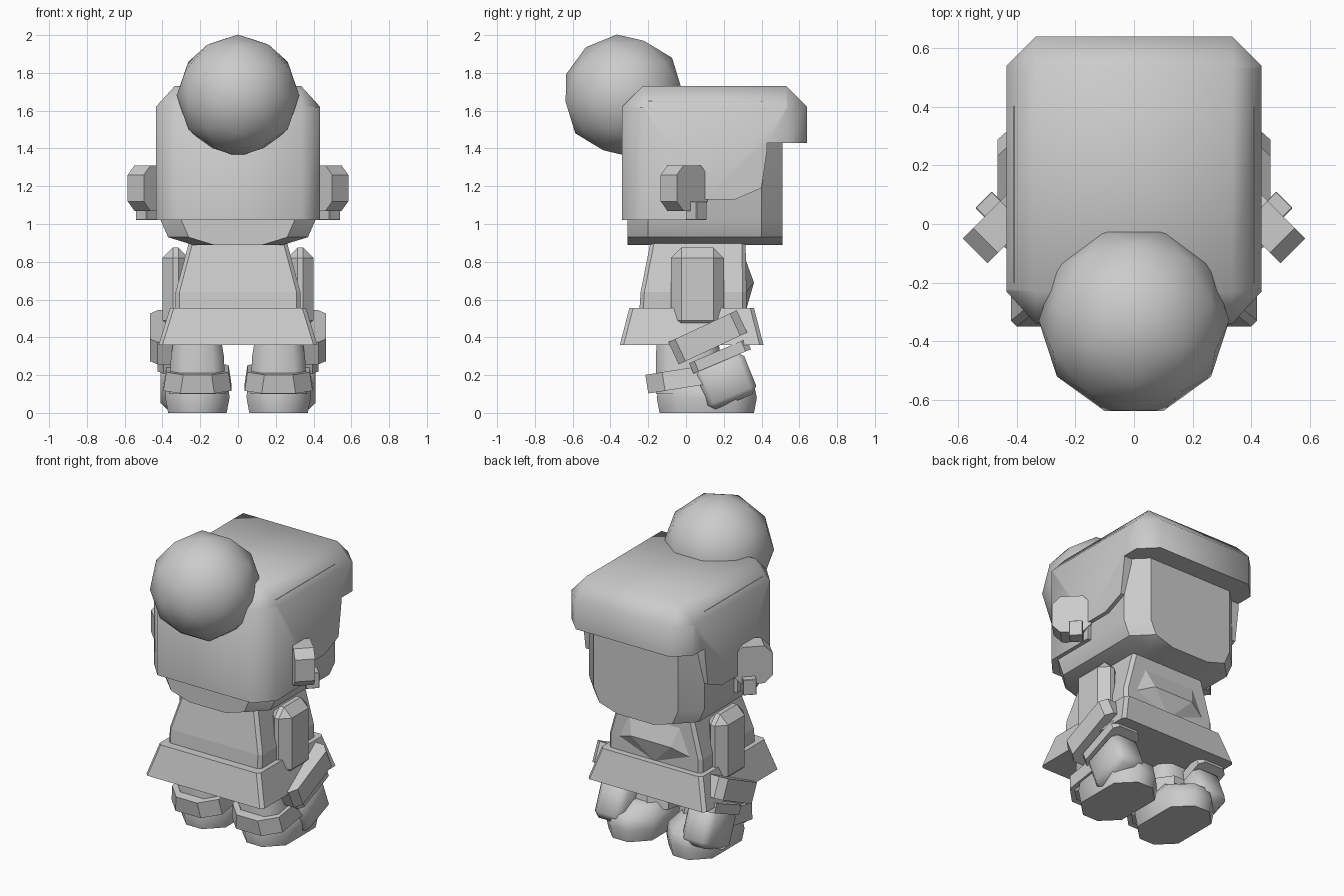
import bpy, bmesh, math
from mathutils import Matrix, Vector

cube = bpy.data.objects.get("Cube")
if cube:
    bpy.data.objects.remove(cube)

grey = bpy.data.materials.new("light_grey")
grey.use_nodes = True
grey.diffuse_color = (0.6, 0.6, 0.6, 1)
grey.node_tree.nodes["Principled BSDF"].inputs["Base Color"].default_value = (0.6, 0.6, 0.6, 1)


def finish(name, bm, matrix=None, smooth=None):
    """Turn a bmesh into an object, optionally moved and smooth shaded."""
    if matrix:
        bm.transform(matrix)
    bmesh.ops.recalc_face_normals(bm, faces=bm.faces)
    mesh = bpy.data.meshes.new(name)
    bm.to_mesh(mesh)
    bm.free()
    mesh.materials.append(grey)
    obj = bpy.data.objects.new(name, mesh)
    bpy.context.collection.objects.link(obj)
    if smooth:
        bpy.ops.object.select_all(action="DESELECT")
        obj.select_set(True)
        bpy.context.view_layer.objects.active = obj
        bpy.ops.object.shade_smooth_by_angle(angle=math.radians(smooth))
    return obj


def loft(name, rings, matrix=None, smooth=None):
    """Skin a list of point rings that have equal counts."""
    bm = bmesh.new()
    loops = [[bm.verts.new(p) for p in ring] for ring in rings]
    n = len(loops[0])
    for a, b in zip(loops, loops[1:]):
        for i in range(n):
            j = (i + 1) % n
            bm.faces.new((a[i], a[j], b[j], b[i]))
    bm.faces.new(loops[0])
    bm.faces.new(loops[-1])
    return finish(name, bm, matrix, smooth)


def octagon(z, hx, hy, c, cx=0, cy=0):
    """Rectangle ring with cut corners."""
    pts = [(hx, hy - c), (hx - c, hy), (c - hx, hy), (-hx, hy - c),
           (-hx, c - hy), (c - hx, -hy), (hx - c, -hy), (hx, c - hy)]
    return [(cx + x, cy + y, z) for x, y in pts]


def block(name, hx, hy, hz, c, matrix, smooth=None):
    """Box with all its edges chamfered."""
    bm = bmesh.new()
    bmesh.ops.create_cube(bm, size=2)
    bm.transform(Matrix.Diagonal((hx, hy, hz, 1)))
    bmesh.ops.bevel(bm, geom=bm.edges[:], offset=c, segments=1, affect="EDGES")
    return finish(name, bm, matrix, smooth)


def hull(name, pts):
    bm = bmesh.new()
    for p in pts:
        bm.verts.new(p)
    bmesh.ops.convex_hull(bm, input=bm.verts[:])
    return finish(name, bm)


def place(x, y, z, angle=0, axis="X"):
    return Matrix.Translation((x, y, z)) @ Matrix.Rotation(math.radians(angle), 4, axis)


# Head: cut-corner outline lofted from back to face
def head_ring(y, inset):
    half = [(0.24 - inset, 0.89), (0.37 - inset, 0.93), (0.41 - inset, 1.02), (0.41 - inset, 1.65)]
    return [(x, y, z) for x, z in half] + [(-x, y, z) for x, z in reversed(half)]


loft("head", [head_ring(-0.31, 0.11), head_ring(-0.2, 0),
              head_ring(0.4, 0), head_ring(0.51, 0.11)], smooth=40)

# Hair: side profile with fringe, chamfered towards both sides
lower = [(0.43, 1.43), (0.43, 1.4), (0.4, 1.19), (0.26, 1.13), (0.1, 1.13), (0.1, 1.02)]
full = [(-0.34, 1.02), (-0.34, 1.62), (-0.23, 1.73), (0.53, 1.73), (0.64, 1.62), (0.64, 1.43)]
outer = [(-0.23, 1.02), (-0.23, 1.62), (-0.22, 1.62), (0.53, 1.62), (0.54, 1.62), (0.54, 1.43)]
loft("hair", [[(x, y, z) for y, z in prof + lower] for x, prof in
              ((-0.435, outer), (-0.335, full), (0.335, full), (0.435, outer))], smooth=50)

# Hair bun: coarse round ball
bm = bmesh.new()
bmesh.ops.create_icosphere(bm, subdivisions=2, radius=0.325)
finish("hair_bun", bm, place(0, -0.33, 1.68, 69.7) @ Matrix.Rotation(math.radians(90), 4, "Z"), 60)

# Torso, chest and skirt
loft("torso", [octagon(0.5, 0.33, 0.285, 0.02, 0, 0.035),
               octagon(0.64, 0.33, 0.28, 0.02, 0, 0.04),
               octagon(0.92, 0.255, 0.25, 0.02, 0, 0.065)])
hull("chest", [(-0.2, 0.29, 0.88), (0.2, 0.29, 0.88), (-0.3, 0.3, 0.62), (0.3, 0.3, 0.62),
               (-0.14, 0.36, 0.69), (0.14, 0.36, 0.69), (0, 0.32, 0.55)])
loft("skirt", [octagon(0.36, 0.42, 0.38, 0.02, 0, 0.03),
               octagon(0.555, 0.36, 0.33, 0.02, 0, 0.03)])

for side, s in (("left", 1), ("right", -1)):
    # Ear and earring, turned outwards
    turn = place(s * 0.46, -0.01, 1.19, -45 * s, "Z")
    ear = [octagon(z, 0.115, 0.12, 0.05) for z in (-0.06, 0.06)]
    loft(side + "_ear", ear, turn @ Matrix.Rotation(math.radians(90), 4, "X"), 30)
    block(side + "_earring", 0.04, 0.04, 0.05, 0.003,
          place(s * 0.485, 0.055, 1.07, 45 * s, "Z"))

    # Upper arm, sleeve cuff, wrist and hand
    block(side + "_upper_arm", 0.07, 0.14, 0.22, 0.055, place(s * 0.33, 0.06, 0.655))
    cuff = [octagon(z, 0.1, 0.2, 0.04) for z in (-0.065, 0.065)]
    loft(side + "_cuff", cuff, place(s * 0.365, 0.115, 0.4, 25))
    wrist = [octagon(z, 0.1, 0.165, 0.03) for z in (-0.03, 0.03)]
    loft(side + "_wrist", wrist, place(s * 0.325, 0.18, 0.3, 23))
    block(side + "_hand", 0.1, 0.14, 0.12, 0.035, place(s * 0.31, 0.21, 0.17, 22), 50)

    # Leg, boot band and boot
    x = s * 0.215
    loft(side + "_leg", [octagon(0.1, 0.15, 0.17, 0.06, x, 0.01),
                         octagon(0.3, 0.14, 0.17, 0.06, x, 0.01),
                         octagon(0.42, 0.12, 0.16, 0.05, x, 0.01)], smooth=50)
    band = [octagon(z, hw, 0.21, 0.09) for z, hw in ((-0.05, 0.18), (0.05, 0.165))]
    loft(side + "_boot_band", band, place(x, 0, 0.185, 9))
    loft(side + "_boot", [octagon(0, 0.155, 0.25, 0.1, x, 0.11),
                          octagon(0.08, 0.17, 0.265, 0.11, x, 0.11),
                          octagon(0.15, 0.165, 0.25, 0.11, x, 0.11),
                          octagon(0.21, 0.12, 0.18, 0.08, x, 0.06)], smooth=50)
